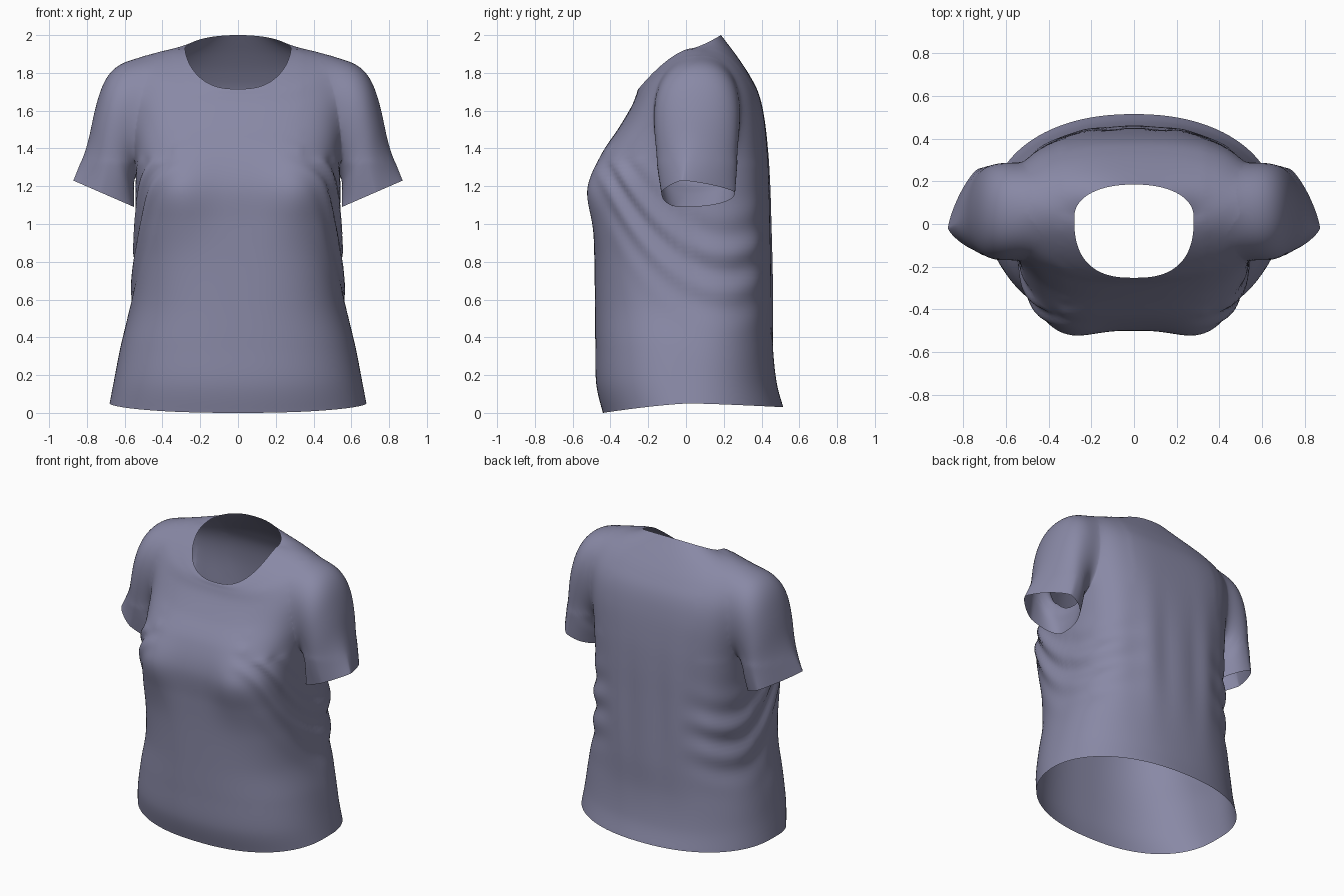
import bpy, bmesh, math
from mathutils import Vector

if "Cube" in bpy.data.objects:
    bpy.data.objects.remove(bpy.data.objects["Cube"])

cloth = bpy.data.materials.new("slate_blue_cloth")
cloth.diffuse_color = (0.25, 0.25, 0.38, 1)
cloth.use_nodes = True
cloth.node_tree.nodes["Principled BSDF"].inputs["Base Color"].default_value = cloth.diffuse_color
cap_mat = bpy.data.materials.new("temporary_cap")

# torso rings: half width, y front, y mid, y back, z front, z side, z back, roundness front, back
TORSO = [
    (.68, -.44, .02, .515, .0, .05, .03, 2.3, 2.2),
    (.655, -.475, .02, .48, .15, .18, .16, 2.4, 2.3),
    (.62, -.48, .03, .46, .35, .36, .35, 2.5, 2.4),
    (.57, -.482, .03, .46, .57, .57, .57, 2.6, 2.5),
    (.55, -.485, .03, .455, .8, .8, .8, 2.9, 2.7),
    (.54, -.49, .03, .45, 1.0, 1.0, 1.0, 3.4, 2.8),
    (.54, -.495, .04, .445, 1.2, 1.2, 1.2, 3.7, 2.9),
    (.55, -.445, .05, .435, 1.37, 1.37, 1.38, 3.2, 3.0),
    (.57, -.355, .06, .415, 1.51, 1.55, 1.56, 2.9, 3.1),
    (.58, -.29, .06, .385, 1.62, 1.73, 1.69, 2.7, 2.9),
    (.53, -.265, .06, .335, 1.68, 1.865, 1.79, 2.5, 2.6),
    (.42, -.257, .05, .265, 1.705, 1.915, 1.895, 2.4, 2.4),
    (.28, -.252, .03, .185, 1.715, 1.93, 2.0, 2.6, 2.2),
]
# sleeve rings: outer x, outer z, inner x, inner z, y front, y mid, y back, outer pointedness
SLEEVE = [
    (.38, 1.905, .36, 1.34, -.14, .07, .26, .9),
    (.59, 1.87, .47, 1.31, -.17, .07, .29, .9),
    (.70, 1.78, .53, 1.27, -.175, .06, .29, .9),
    (.76, 1.61, .55, 1.22, -.165, .05, .28, .95),
    (.80, 1.42, .55, 1.16, -.15, .02, .27, 1.1),
    (.872, 1.23, .55, 1.09, -.13, -.02, .26, 1.5),
]


def spline(rows, steps):
    """Smoothly interpolate table rows (Catmull-Rom)."""
    out = []
    n = len(rows)
    for i in range(n - 1):
        a, b, c, d = (rows[max(0, min(n - 1, i + k))] for k in (-1, 0, 1, 2))
        for j in range(steps):
            t = j / steps
            out.append([.5 * (2 * q + (r - p) * t + (2 * p - 5 * q + 4 * r - s) * t * t
                              + (3 * q - p - 3 * r + s) * t ** 3)
                        for p, q, r, s in zip(a, b, c, d)])
    out.append(list(rows[-1]))
    return out


def power(v, p):
    return math.copysign(abs(v) ** p, v)


def bell(v, width):
    return math.exp(-(v / width) ** 2)


def torso_point(row, a):
    w, yf, ym, yb, zf, zs, zb, nf, nb = row
    c, s = math.cos(a), math.sin(a)
    n = nb if s > 0 else nf
    x = w * power(c, 2 / n)
    y = ym + (yb - ym if s > 0 else ym - yf) * power(s, 2 / n)
    z = zs + ((zb if s > 0 else zf) - zs) * abs(s) ** 1.2
    # bust fullness
    if s < 0:
        y -= .04 * bell(abs(x) - .31, .15) * bell(z - 1.17, .2) * min(1, -s * 1.5)
    # swagged folds below the arms
    side = min(1, max(0, (abs(x) - .25) / .25))
    swag = z - 1.4 * (y - .12) ** 2 + .25 * y
    fold = .013 * side * bell(swag - .82, .24) * math.sin(swag * 30)
    x += fold * c
    y += fold * s
    # long soft folds down the back
    if s > 0:
        y += .005 * bell(z - .9, .4) * math.cos(x * 28) * s
    return Vector((x, y, z))


def sleeve_point(row, a):
    ox, oz, ix, iz, yf, ym, yb, tip = row
    c, s = math.cos(a), math.sin(a)
    e = tip if c > 0 else .9
    k = .55 + (.45 if c > 0 else .55) * power(c, e)
    y = ym + (yb - ym if s > 0 else ym - yf) * power(s, e)
    return Vector((ix + (ox - ix) * k, y, iz + (oz - iz) * k))


def loft(name, rows, point, count, flip=1):
    """Closed tube whose two ends are marked with the temporary cap material."""
    bm = bmesh.new()
    rings = []
    for row in rows:
        ring = []
        for i in range(count):
            p = point(row, 2 * math.pi * (i + .5) / count)
            p.x *= flip
            ring.append(bm.verts.new(p))
        rings.append(ring)
    for lo, hi in zip(rings, rings[1:]):
        for i in range(count):
            j = (i + 1) % count
            bm.faces.new((lo[i], lo[j], hi[j], hi[i]))
    for ring in (rings[0], rings[-1]):
        mid = bm.verts.new(sum((v.co for v in ring), Vector()) / count)
        for i in range(count):
            bm.faces.new((ring[i], ring[(i + 1) % count], mid)).material_index = 1
    bmesh.ops.recalc_face_normals(bm, faces=bm.faces)
    me = bpy.data.meshes.new(name)
    bm.to_mesh(me)
    bm.free()
    me.materials.append(cloth)
    me.materials.append(cap_mat)
    ob = bpy.data.objects.new(name, me)
    bpy.context.collection.objects.link(ob)
    return ob


# body of the shirt, with both sleeves joined on
shirt = loft("shirt", spline(TORSO, 8), torso_point, 144)
bpy.context.view_layer.objects.active = shirt
for flip in (1, -1):
    sleeve = loft("sleeve", spline(SLEEVE, 8), sleeve_point, 64, flip)
    mod = shirt.modifiers.new("join_sleeve", 'BOOLEAN')
    mod.operation = 'UNION'
    mod.solver = 'EXACT'
    mod.object = sleeve
    bpy.ops.object.modifier_apply(modifier=mod.name)
    bpy.data.objects.remove(sleeve)

# open the neck, hem and cuffs, then soften the shoulder seams
bm = bmesh.new()
bm.from_mesh(shirt.data)
bmesh.ops.delete(bm, geom=[f for f in bm.faces if f.material_index == 1], context='FACES')
bmesh.ops.triangulate(bm, faces=[f for f in bm.faces if len(f.verts) > 4])
seam = [v for v in bm.verts if not v.is_boundary and abs(v.co.x) > .34 and v.co.z > 1.33]
for _ in range(20):
    bmesh.ops.smooth_vert(bm, verts=seam, factor=.5, use_axis_x=True, use_axis_y=True, use_axis_z=True)
bm.to_mesh(shirt.data)
bm.free()
shirt.data.materials.pop(index=1)
bpy.data.materials.remove(cap_mat)
shirt.select_set(True)
bpy.ops.object.shade_smooth_by_angle(angle=math.radians(60))
